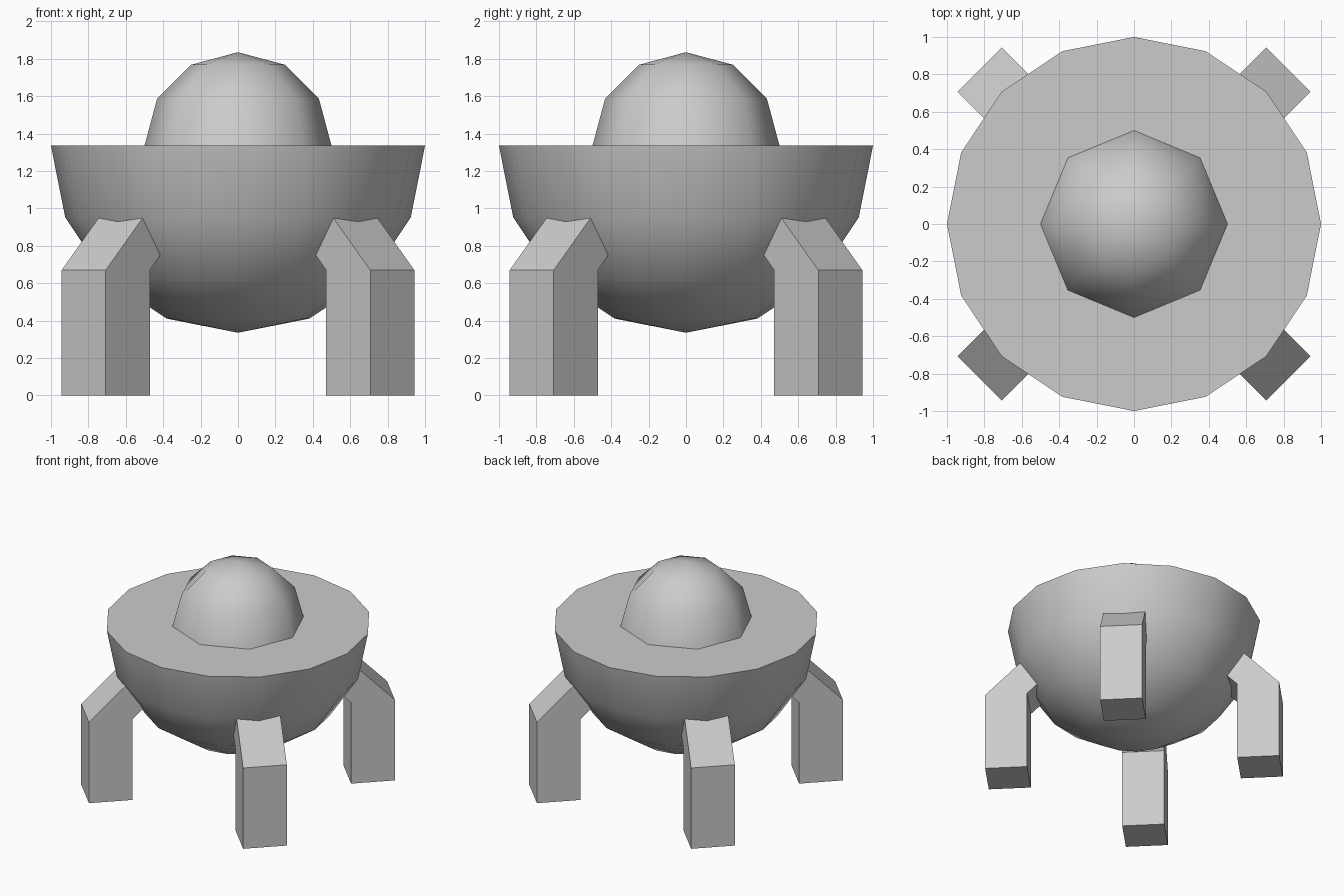
import bpy, bmesh
from math import radians
from mathutils import Matrix

if "Cube" in bpy.data.objects:
    bpy.data.objects.remove(bpy.data.objects["Cube"])

RIM_Z = 1.335


def finish(name, bm, smooth):
    bmesh.ops.recalc_face_normals(bm, faces=bm.faces)
    mesh = bpy.data.meshes.new(name)
    bm.to_mesh(mesh)
    bm.free()
    obj = bpy.data.objects.new(name, mesh)
    bpy.context.collection.objects.link(obj)
    if smooth:
        bpy.ops.object.select_all(action='DESELECT')
        obj.select_set(True)
        bpy.context.view_layer.objects.active = obj
        bpy.ops.object.shade_smooth_by_angle(angle=radians(60))
    return obj


def half_sphere(name, radius, segments, rings, upper):
    """Half a UV sphere, cut level at the rim height and capped flat."""
    bm = bmesh.new()
    bmesh.ops.create_uvsphere(bm, u_segments=segments, v_segments=rings, radius=radius)
    unwanted = [v for v in bm.verts if (v.co.z < -0.001 if upper else v.co.z > 0.001)]
    bmesh.ops.delete(bm, geom=unwanted, context='VERTS')
    if not upper:
        bmesh.ops.holes_fill(bm, edges=[e for e in bm.edges if e.is_boundary], sides=0)
    bmesh.ops.translate(bm, verts=bm.verts, vec=(0, 0, RIM_Z))
    return finish(name, bm, True)


def leg(name, angle):
    """Square post whose top bends inward at 45 degrees into the bowl."""
    h = 1 / 6
    profile = [(1 - h, 0), (1 + h, 0), (1 + h, 0.67), (1 - h, 1.003), (0.5, 1.003), (1 - h, 0.67)]
    bm = bmesh.new()
    side = bm.faces.new([bm.verts.new((r, -h, z)) for r, z in profile])
    out = bmesh.ops.extrude_face_region(bm, geom=[side], use_keep_orig=True)
    moved = [g for g in out['geom'] if isinstance(g, bmesh.types.BMVert)]
    bmesh.ops.translate(bm, verts=moved, vec=(0, 2 * h, 0))
    bmesh.ops.rotate(bm, verts=bm.verts, cent=(0, 0, 0),
                     matrix=Matrix.Rotation(radians(angle), 3, 'Z'))
    return finish(name, bm, False)


# Bowl body and the dome on top
half_sphere("bowl_body", 1.0, 16, 8, upper=False)
half_sphere("top_dome", 0.5, 8, 6, upper=True)

# Four diagonal legs
for name, angle in (("back_right_leg", 45), ("back_left_leg", 135),
                    ("front_left_leg", 225), ("front_right_leg", 315)):
    leg(name, angle)
